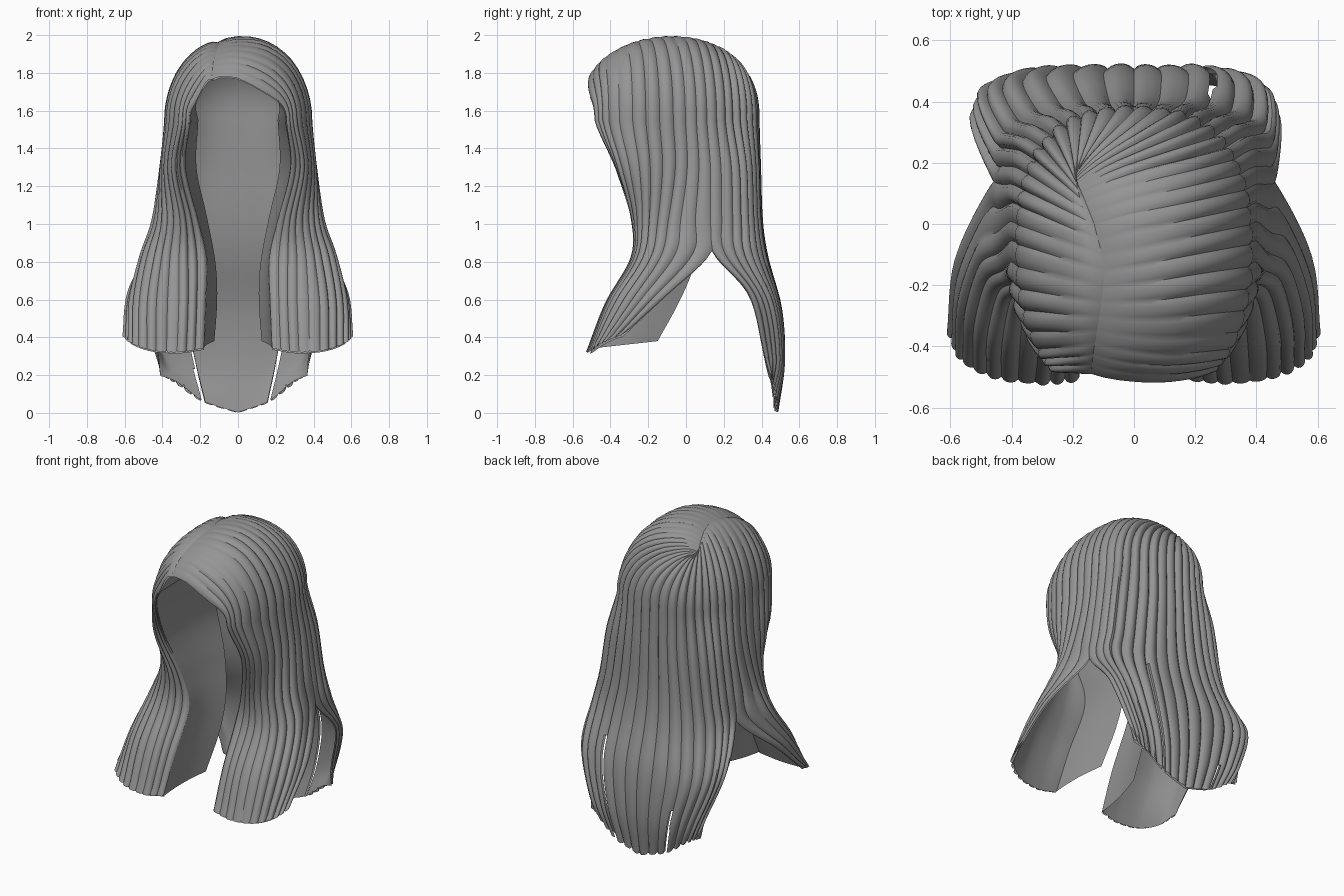
import bpy, bmesh, math, random
from mathutils import Vector as V

if "Cube" in bpy.data.objects:
    bpy.data.objects.remove(bpy.data.objects["Cube"])

random.seed(4)
hair = bpy.data.materials.new("hair_grey")
hair.diffuse_color = (0.3, 0.3, 0.3, 1)
hair.use_nodes = True
hair.node_tree.nodes["Principled BSDF"].inputs["Base Color"].default_value = hair.diffuse_color

# Dome of the head: plan centre, half width, front and back half depth
CY, A, BF, BB, Z0, H, P = -0.07, 0.385, 0.5, 0.45, 1.55, 0.445, 2.5


def radius(x, y):
    b = BF if y < CY else BB
    return (abs(x / A) ** P + abs((y - CY) / b) ** P) ** (1 / P)


def dome(x, y):
    r = min(radius(x, y), 1.0)
    q = 0.39 + 0.11 * min(1, abs(x) / A)        # rounder towards the sides
    return V((x, y, Z0 + H * (1 - r * r) ** q))


def spline(pts, u):
    """Smooth curve through pts, u from 0 to 1."""
    n = len(pts) - 1
    i = min(int(u * n), n - 1)
    t = u * n - i
    b, c = pts[i], pts[i + 1]
    a = pts[i - 1] if i else b * 2 - c
    d = pts[i + 2] if i + 2 <= n else c * 2 - b
    return 0.5 * (2 * b + (c - a) * t + (2 * a - 5 * b + 4 * c - d) * t * t
                  + (3 * b - a - 3 * c + d) * t ** 3)


def vecs(rows):
    return [V(p) for p in rows]


def finish(bm, name):
    me = bpy.data.meshes.new(name)
    bm.to_mesh(me)
    bm.free()
    ob = bpy.data.objects.new(name, me)
    bpy.context.collection.objects.link(ob)
    me.materials.append(hair)
    bpy.ops.object.select_all(action='DESELECT')
    ob.select_set(True)
    bpy.context.view_layer.objects.active = ob
    bpy.ops.object.shade_smooth_by_angle(angle=math.radians(40))
    return ob


def grid(rows, flip):
    bm = bmesh.new()
    vs = [[bm.verts.new(p) for p in row] for row in rows]
    for i in range(len(vs) - 1):
        for j in range(len(vs[0]) - 1):
            q = [vs[i][j], vs[i + 1][j], vs[i + 1][j + 1], vs[i][j + 1]]
            bm.faces.new(q[::-1] if flip else q)
    bm.normal_update()
    return bm, vs


def strand(root, levels, s, side):
    """One hair line: over the dome from the parting, then down to the tip."""
    r = spline(root, s)
    low = [spline(lv, s) for lv in levels]
    for p in low:
        p.x *= side
    k = radius(low[0].x, low[0].y)
    e = V((low[0].x / k, CY + (low[0].y - CY) / k))
    r0 = radius(r.x, r.y)
    out = []
    for i in range(15):
        t = math.sin(i / 14 * math.pi / 2)
        p = r.lerp(e, t)
        rp = max(radius(p.x, p.y), 0.02)
        k = 1 + ((r0 + (1 - r0) * t) / rp - 1) * r0 ** 3
        q = dome(p.x * k, CY + (p.y - CY) * k)
        q.z -= 0.02 * (1 - t) ** 10             # groove along the parting
        q.z -= 0.08 * r0 ** 6 * math.sin(math.pi * t * t)   # sloping fringe
        out.append(q)
    low[0] = out[-1].copy()
    pts = [low[0] + V((0, 0, 0.2))] + low
    n, m = len(pts) - 1, 6 * (len(low) - 1)
    for i in range(1, m + 1):
        out.append(spline(pts, (1 + i / m * (n - 1)) / n))
    return out


def cut_slit(bm, vs, c, top):
    """Open a narrow slit between two locks, wider near the tips."""
    gone = []
    for i in range(15, len(vs) - 1):
        for j in (c - 1, c):
            if vs[i][j].co.z < (top if j == c else top - 0.1):
                quad = {vs[i][j], vs[i + 1][j], vs[i][j + 1], vs[i + 1][j + 1]}
                gone += [f for f in vs[i][j].link_faces if set(f.verts) == quad]
    bmesh.ops.delete(bm, geom=gone, context='FACES')


def sheet(name, root, levels, side, locks, amp, slit=None):
    """Curtain of rounded locks over a smooth lining."""
    per = 6
    cols = locks * per
    lines = [strand(root, levels, j / cols, side) for j in range(cols + 1)]
    rows = list(zip(*lines))
    bm, vs = grid(rows, side < 0)
    lining, ls = grid(rows, side < 0)
    size = [amp * random.uniform(0.5, 1.5) for _ in range(locks + 1)]
    moves = []
    for i, row in enumerate(vs):
        fade = min(1, i / 8)
        for j, v in enumerate(row):
            f = abs(math.sin(math.pi * j / per)) ** 0.7 - 0.5
            moves.append((v, v.normal * f * size[j // per] * fade))
    for v, d in moves:
        v.co += d
    # Small notches between the lock tips
    for j, v in enumerate(vs[-1]):
        if j % per == 0:
            v.co.z += 0.01
    for v, d in [(v, v.normal * -0.014) for v in lining.verts]:
        v.co += d
    if slit:
        cut_slit(bm, vs, slit[0] * per, slit[1])
        cut_slit(lining, ls, slit[0] * per, slit[1])
    bmesh.ops.reverse_faces(lining, faces=lining.faces[:])
    finish(bm, name)
    finish(lining, name + "_lining")
    return lines


# Parting roots, from the forehead back to the crown
front_root = vecs([(-.14, -.49), (-.13, -.4), (-.11, -.28), (-.1, -.14), (-.13, 0)])
back_root = vecs([(-.13, 0), (-.17, .1), (-.19, .14), (-.2, .15)])

# Front curtain: each row runs from the face edge round to the side
front_levels = [vecs(r) for r in (
    [(.25, -.47, 1.55), (.31, -.42, 1.55), (.375, -.25, 1.55), (.39, -.05, 1.55), (.385, .12, 1.55)],
    [(.28, -.37, 1.3), (.35, -.35, 1.3), (.4, -.22, 1.3), (.41, -.04, 1.3), (.405, .13, 1.3)],
    [(.21, -.27, 1.02), (.3, -.28, 1.02), (.395, -.22, 1.02), (.45, -.08, 1.02), (.44, .13, 1.05)],
    [(.165, -.265, .82), (.3, -.285, .82), (.43, -.25, .82), (.515, -.12, .83), (.465, .14, .86)],
    [(.17, -.4, .58), (.3, -.42, .58), (.46, -.39, .59), (.565, -.28, .6), (.58, -.09, .64)],
    [(.18, -.51, .34), (.31, -.52, .32), (.46, -.5, .33), (.57, -.44, .37), (.61, -.34, .41)])]

# Back curtain: each row runs from the side to the middle of the back
back_levels = [vecs(r) for r in (
    [(.385, .12, 1.55), (.33, .28, 1.55), (.18, .36, 1.55), (0, .38, 1.55)],
    [(.405, .13, 1.3), (.36, .29, 1.3), (.19, .37, 1.3), (0, .39, 1.3)],
    [(.44, .13, 1.05), (.4, .3, 1.02), (.22, .38, 1.02), (0, .4, 1.02)],
    [(.465, .14, .86), (.44, .32, .83), (.25, .41, .82), (0, .43, .82)],
    [(.52, .33, .64), (.47, .44, .58), (.28, .49, .55), (0, .5, .55)],
    [(.43, .41, .34), (.38, .48, .3), (.23, .51, .27), (0, .515, .27)],
    [(.4, .45, .2), (.32, .46, .16), (.18, .475, .06), (0, .48, 0)])]

# Rear edge of the smooth inner return of the front locks
edge_in = vecs([(.21, .02, 1.55), (.22, .1, 1.3), (.165, .1, 1.04),
                (.12, .05, .8), (.11, -.03, .6), (.125, -.15, .38)])

for side, word in ((1, "right"), (-1, "left")):
    # The lower back is narrower on the right than on the left
    wide = 0.92 if side > 0 else 1.03
    back = [[V((p.x * (wide if i > 3 else 1), p.y, p.z)) for p in lv]
            for i, lv in enumerate(back_levels)]
    lines = sheet("front_hair_" + word, front_root, front_levels, side, 11, 0.013)
    sheet("back_hair_" + word, back_root, back, side, 9, 0.018,
          slit=(6, 0.8 if side > 0 else 0.36))
    # Inner return: from the face edge back inside the head
    rows, edge = [], lines[0]
    for i in range(8, len(edge)):
        b = edge[i]
        if i < 14:
            a = b + V((-side * 0.04 * i / 14, 0.5, 0.03))
        else:
            a = spline(edge_in, (i - 14) / (len(edge) - 15))
            a.x *= side
        row = []
        for j in range(7):
            p = a.lerp(b, j / 6)
            if i > 14:
                p.x += side * 0.015 * math.sin(math.pi * j / 6)
            row.append(p)
        rows.append(row)
    bm, _ = grid(rows, side > 0)
    finish(bm, "inner_hair_" + word)
